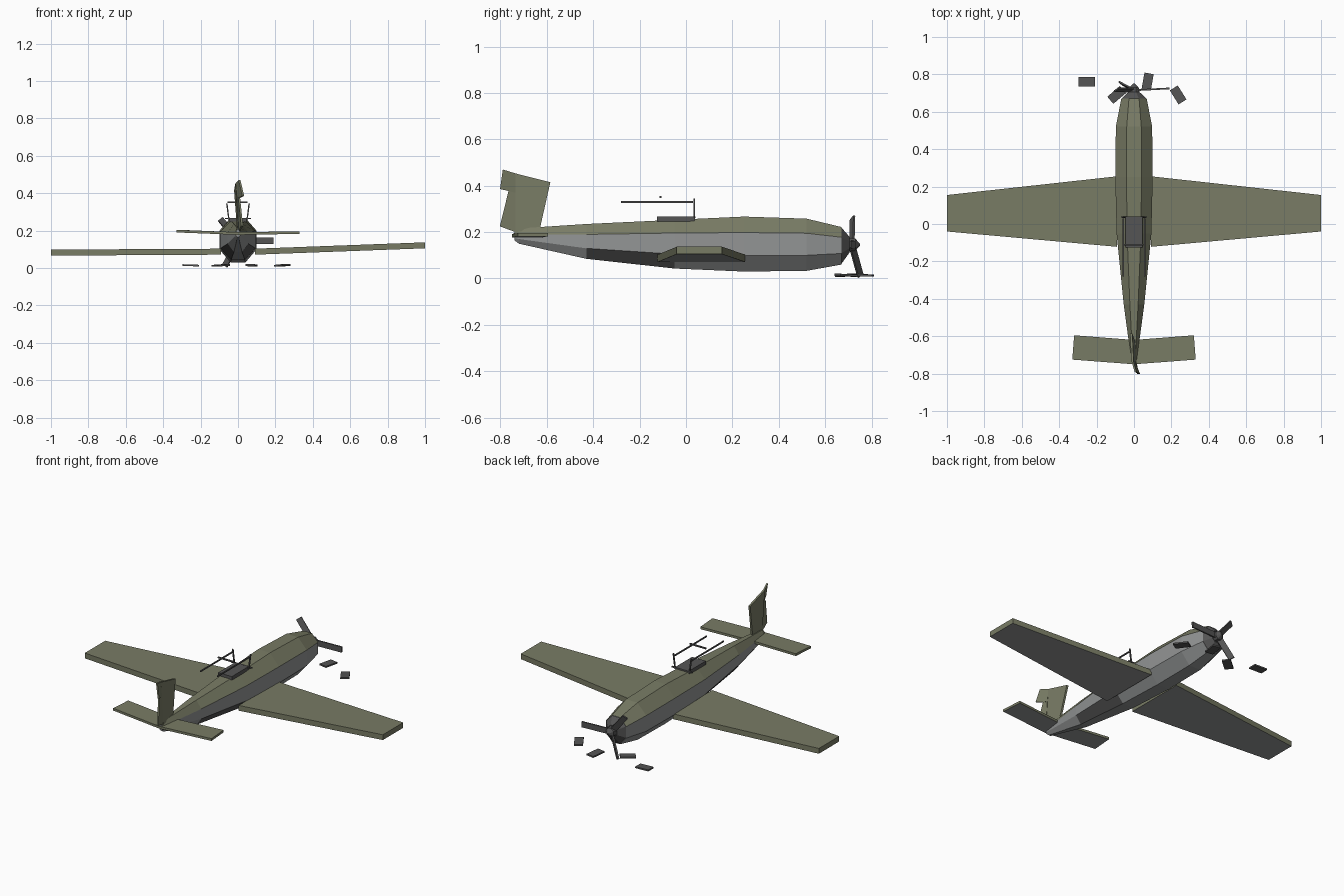
import bpy, bmesh
from math import radians
from mathutils import Vector, Matrix

cube = bpy.data.objects.get("Cube")
if cube:
    bpy.data.objects.remove(cube, do_unlink=True)


def material(name, r, g, b):
    m = bpy.data.materials.new(name)
    m.use_nodes = True
    m.diffuse_color = (r, g, b, 1)
    m.node_tree.nodes["Principled BSDF"].inputs["Base Color"].default_value = (r, g, b, 1)
    return m


OLIVE = material("olive", 0.19, 0.2, 0.13)
GREY = material("belly grey", 0.29, 0.3, 0.3)
DARK = material("dark metal", 0.09, 0.09, 0.09)


def loft(name, rings, mats, rule=None):
    """Skin a list of equal-length point rings and cap both ends."""
    bm = bmesh.new()
    loops = [[bm.verts.new(p) for p in ring] for ring in rings]
    for a, b in zip(loops, loops[1:]):
        n = len(a)
        for i in range(n):
            j = (i + 1) % n
            bm.faces.new((a[i], a[j], b[j], b[i]))
    bm.faces.new(loops[0][::-1])
    bm.faces.new(loops[-1])
    bmesh.ops.recalc_face_normals(bm, faces=bm.faces)
    bm.normal_update()
    if rule:
        for f in bm.faces:
            f.material_index = rule(f.normal, f.calc_center_median())
    me = bpy.data.meshes.new(name)
    bm.to_mesh(me)
    bm.free()
    for m in mats:
        me.materials.append(m)
    ob = bpy.data.objects.new(name, me)
    bpy.context.collection.objects.link(ob)
    return ob


def slab(name, outline, offset, mats, rule=None):
    """Extrude a flat outline by an offset, centred on the outline."""
    d = Vector(offset) / 2
    pts = [Vector(p) for p in outline]
    return loft(name, [[p - d for p in pts], [p + d for p in pts]], mats, rule)


def bar(name, a, b, width, thick, mats, side):
    """Straight bar from a to b, with its width along the side direction."""
    a, b = Vector(a), Vector(b)
    along = (b - a).normalized()
    s = Vector(side)
    s = (s - along * s.dot(along)).normalized() * width / 2
    t = along.cross(s).normalized() * thick
    return slab(name, [a - s, b - s, b + s, a + s], t, mats)


def underside(normal, centre):
    return 1 if normal.z < -0.5 else 0


# Fuselage: eight-sided sections as y, half width, top, shoulder, chine, bottom
def section(y, w, top, shoulder, chine, bottom):
    half = [(0.4 * w, top), (w, shoulder), (w, chine), (0.4 * w, bottom)]
    return [(x, y, z) for x, z in half] + [(-x, y, z) for x, z in reversed(half)]


def body_paint(normal, c):
    if normal.z > 0.3:
        return 0
    scorched = -0.43 < c.y < -0.05 and abs(normal.z) < 0.93 and normal.z < -0.3
    return 2 if scorched else 1


loft("fuselage", [
    section(-0.74, 0.012, 0.205, 0.188, 0.175, 0.165),
    section(-0.72, 0.016, 0.216, 0.188, 0.17, 0.15),
    section(-0.43, 0.055, 0.235, 0.19, 0.13, 0.085),
    section(-0.05, 0.093, 0.253, 0.196, 0.105, 0.043),
    section(0.25, 0.1, 0.267, 0.198, 0.1, 0.03),
    section(0.52, 0.097, 0.258, 0.195, 0.1, 0.033),
    section(0.67, 0.068, 0.222, 0.178, 0.108, 0.06),
], [OLIVE, GREY, DARK], body_paint)

# Nose cowl and spinner
loft("nose_cowl", [
    section(0.668, 0.068, 0.222, 0.178, 0.108, 0.06),
    section(0.705, 0.03, 0.18, 0.162, 0.13, 0.112),
], [DARK])
loft("spinner", [
    section(0.7, 0.03, 0.176, 0.16, 0.132, 0.116),
    section(0.73, 0.025, 0.172, 0.158, 0.135, 0.12),
    section(0.75, 0.004, 0.15, 0.148, 0.144, 0.142),
], [DARK])

# Wings: the left one rises to the tip, the right one sags
for side, name, tip_z in ((1, "left_wing", 0.121), (-1, "right_wing", 0.082)):
    root, tip = 0.09 * side, side
    slab(name, [(root, 0.255, 0.087), (tip, 0.155, tip_z),
                (tip, -0.04, tip_z), (root, -0.122, 0.087)],
         (0, 0, 0.032), [OLIVE, GREY], underside)

# Tailplane halves
for side, name, tip_z in ((1, "left_tailplane", 0.189), (-1, "right_tailplane", 0.197)):
    slab(name, [(0, -0.62, 0.184), (0.32 * side, -0.595, tip_z),
                (0.33 * side, -0.725, tip_z), (0, -0.75, 0.184)],
         (0, 0, 0.014), [OLIVE, GREY], underside)

# Leaning fin with a bent rudder in two pieces
slab("fin", [(0, -0.63, 0.215), (-0.015, -0.585, 0.415),
             (-0.008, -0.735, 0.453), (0.008, -0.735, 0.2)],
     (0.012, 0, 0), [OLIVE])
slab("lower_rudder", [(0.008, -0.735, 0.2), (0.002, -0.735, 0.37),
                      (0.006, -0.765, 0.378), (0.022, -0.803, 0.225)],
     (0.01, 0, 0), [OLIVE])
slab("upper_rudder", [(0.0, -0.735, 0.37), (-0.008, -0.735, 0.453),
                      (0.008, -0.79, 0.47), (0.028, -0.802, 0.386)],
     (0.01, 0, 0), [OLIVE])

# Propeller blades, slightly bent out of plane
hub = (0, 0.715, 0.146)
for i, (end, side) in enumerate([((0.19, 0.725, 0.145), (0, 0, 1)),
                                 ((-0.095, 0.718, 0.262), (1, 0.6, 0.6)),
                                 ((-0.07, 0.752, 0.012), (1, -0.8, -0.4))]):
    bar(f"propeller_blade_{i + 1}", hub, end, 0.034, 0.009, [DARK], side)

# Loose plates lying below the nose
for i, (x, y, turn, tilt) in enumerate([(-0.253, 0.76, 0, 2), (-0.093, 0.69, 40, -3),
                                        (0.073, 0.762, 80, 2), (0.236, 0.69, -58, -3)]):
    rot = Matrix.Rotation(radians(turn), 4, 'Z') @ Matrix.Rotation(radians(tilt), 4, 'Y')
    place = Matrix.Translation((x, y, 0.014)) @ rot
    corners = [(-0.044, -0.025, 0), (0.044, -0.025, 0), (0.044, 0.025, 0), (-0.044, 0.025, 0)]
    slab(f"loose_plate_{i + 1}", [place @ Vector(c) for c in corners],
         (0, 0, 0.009), [DARK])

# Open cockpit tub
slab("cockpit_tub", [(-0.046, -0.125, 0.256), (0.046, -0.125, 0.256),
                     (0.046, 0.037, 0.256), (-0.046, 0.037, 0.256)],
     (0, 0, 0.022), [DARK])

# Canopy frame: posts, side rails and one cross bar
for side, name in ((1, "left"), (-1, "right")):
    bar(f"{name}_canopy_post", (0.048 * side, 0.035, 0.255), (0.06 * side, 0.035, 0.345),
        0.007, 0.007, [DARK], (0, 1, 0))
    bar(f"{name}_canopy_rail", (0.057 * side, -0.28, 0.33), (0.057 * side, 0.03, 0.33),
        0.007, 0.007, [DARK], (1, 0, 0))
bar("canopy_cross_bar", (-0.057, -0.11, 0.351), (0.052, -0.11, 0.351),
    0.008, 0.008, [DARK], (0, 1, 0))
bar("cockpit_front_rim", (-0.07, 0.037, 0.264), (0.07, 0.037, 0.264),
    0.007, 0.007, [DARK], (0, 1, 0))
